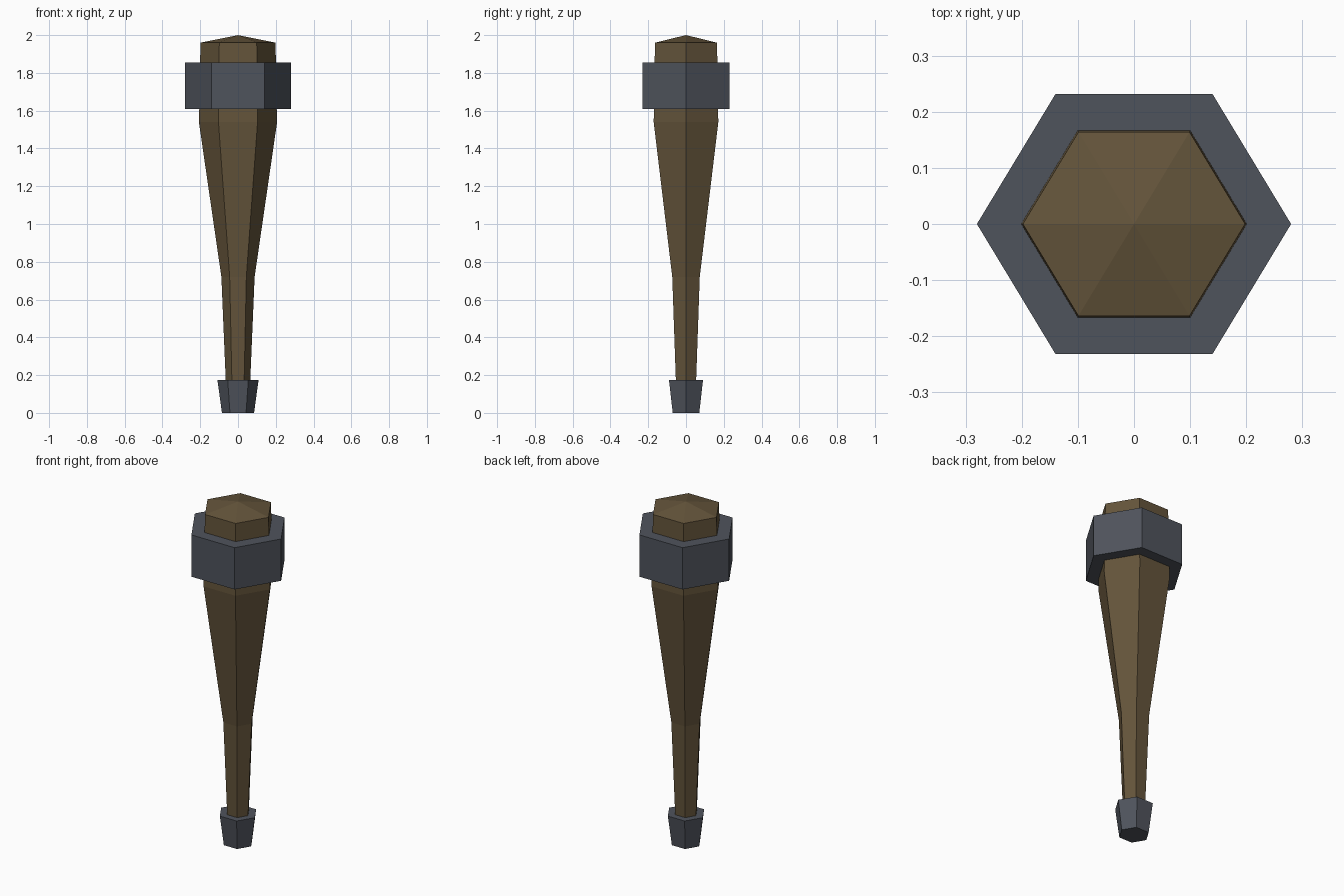
import bpy, bmesh, math

if "Cube" in bpy.data.objects:
    bpy.data.objects.remove(bpy.data.objects["Cube"])

SIDES = 6
Y_SQUASH = 0.955  # hexagons are slightly flattened front to back


def material(name, rgb):
    m = bpy.data.materials.new(name)
    m.diffuse_color = (*rgb, 1.0)
    m.use_nodes = True
    m.node_tree.nodes["Principled BSDF"].inputs["Base Color"].default_value = m.diffuse_color
    return m


def lathe(name, profile, mat):
    """Stack hexagonal rings from (radius, z) pairs; radius 0 makes a point."""
    bm = bmesh.new()
    rings = []
    for r, z in profile:
        n = SIDES if r > 0 else 1
        rings.append([bm.verts.new((r * math.cos(math.tau * i / SIDES),
                                    r * math.sin(math.tau * i / SIDES) * Y_SQUASH, z))
                      for i in range(n)])
    for a, b in zip(rings, rings[1:]):
        for i in range(SIDES):
            j = (i + 1) % SIDES
            if len(b) == 1:
                bm.faces.new((a[i], a[j], b[0]))
            else:
                bm.faces.new((a[i], a[j], b[j], b[i]))
    bm.faces.new(rings[0][::-1])
    if len(rings[-1]) > 1:
        bm.faces.new(rings[-1])
    bmesh.ops.recalc_face_normals(bm, faces=bm.faces)
    me = bpy.data.meshes.new(name)
    bm.to_mesh(me)
    bm.free()
    me.materials.append(mat)
    ob = bpy.data.objects.new(name, me)
    bpy.context.collection.objects.link(ob)
    return ob


wood = material("dark wood", (0.127, 0.089, 0.043))
iron = material("grey iron", (0.078, 0.087, 0.107))

# tapered wooden club with a shallow pointed top
lathe("wooden_shaft", [(0.062, 0.10), (0.065, 0.175), (0.088, 0.72), (0.207, 1.54),
                       (0.205, 1.61), (0.201, 1.855), (0.198, 1.96), (0, 2.0)], wood)
# iron band around the head
lathe("head_band", [(0.28, 1.61), (0.28, 1.855)], iron)
# flared iron cap at the grip end
lathe("pommel", [(0.085, 0.0), (0.109, 0.175)], iron)
